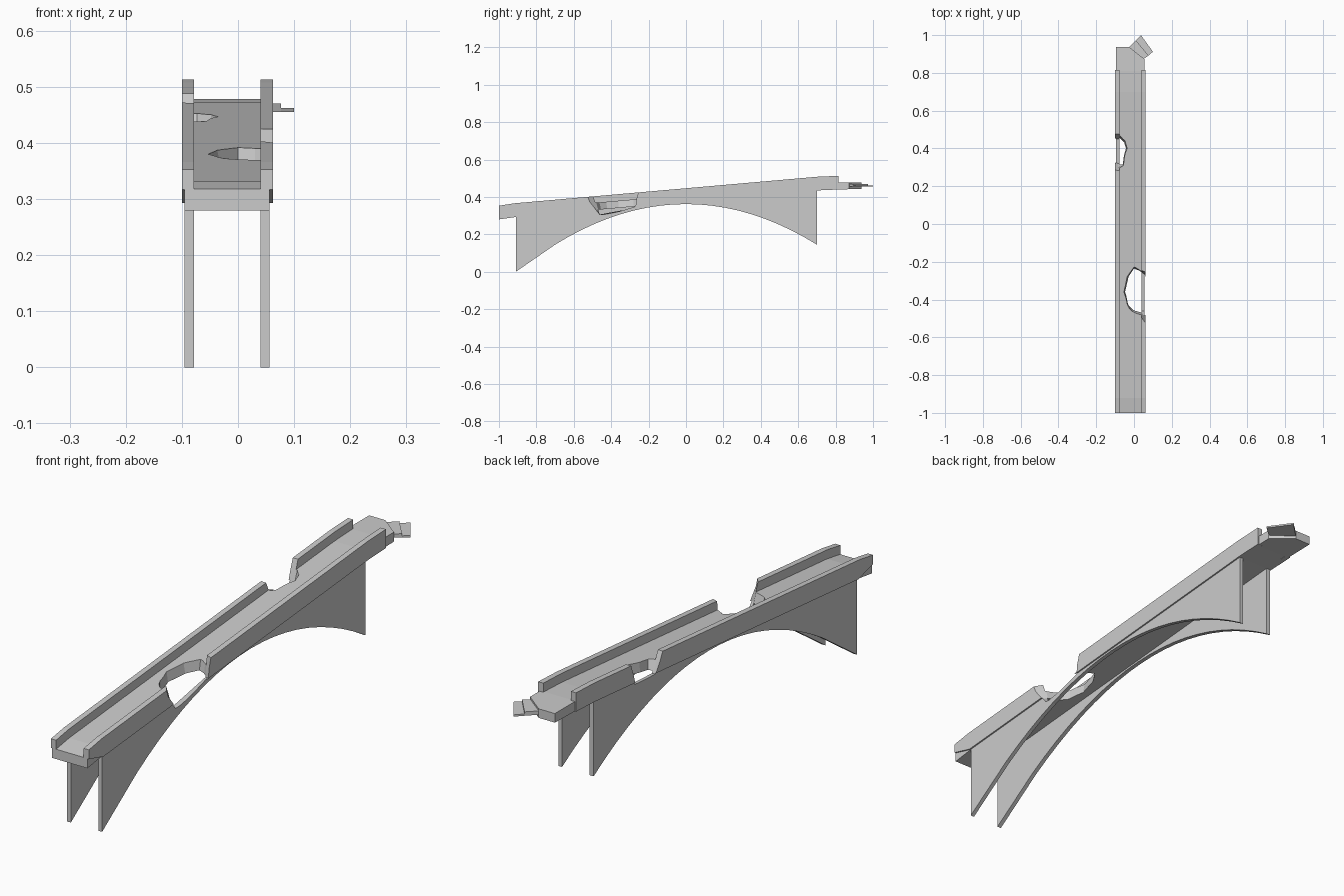
import bpy, bmesh
from mathutils import Vector

if "Cube" in bpy.data.objects:
    bpy.data.objects.remove(bpy.data.objects["Cube"])


def make_object(name, bm):
    bmesh.ops.recalc_face_normals(bm, faces=bm.faces)
    mesh = bpy.data.meshes.new(name)
    bm.to_mesh(mesh)
    bm.free()
    obj = bpy.data.objects.new(name, mesh)
    bpy.context.collection.objects.link(obj)
    return obj


def loft(ring_a, ring_b):
    """Closed solid between two rings with equal point counts."""
    bm = bmesh.new()
    a = [bm.verts.new(p) for p in ring_a]
    b = [bm.verts.new(p) for p in ring_b]
    n = len(a)
    bm.faces.new(a)
    bm.faces.new(b[::-1])
    for i in range(n):
        j = (i + 1) % n
        bm.faces.new((a[i], b[i], b[j], a[j]))
    return bm


def side_profile(points, x0, x1):
    return loft([(x0, y, z) for y, z in points], [(x1, y, z) for y, z in points])


def plan_block(points, z0, z1):
    return loft([(x, y, z0) for x, y in points], [(x, y, z1) for x, y in points])


# Ragged hole cutters: wide ring above, narrower ring below
right_hole = make_object("right_hole_cutter", loft(
    [(x, y, 0.43) for x, y in [
        (0.08, -0.56), (0.035, -0.50), (-0.02, -0.475), (-0.04, -0.43), (-0.062, -0.36),
        (-0.045, -0.28), (0.0, -0.22), (0.03, -0.24), (0.08, -0.26)]],
    [(0.08, -0.46, 0.305), (0.04, -0.46, 0.305), (0.0, -0.45, 0.31),
     (-0.03, -0.42, 0.31), (-0.042, -0.36, 0.31), (-0.025, -0.28, 0.325),
     (0.0, -0.24, 0.335), (0.03, -0.25, 0.34), (0.08, -0.28, 0.36)]))
left_hole = make_object("left_hole_cutter", loft(
    [(x, y, 0.51) for x, y in [
        (-0.12, 0.27), (-0.085, 0.265), (-0.05, 0.30), (-0.045, 0.35),
        (-0.025, 0.40), (-0.04, 0.45), (-0.07, 0.485), (-0.12, 0.485)]],
    [(-0.12, 0.34, 0.40), (-0.085, 0.32, 0.395), (-0.06, 0.32, 0.39),
     (-0.055, 0.36, 0.39), (-0.045, 0.40, 0.39), (-0.055, 0.43, 0.39),
     (-0.075, 0.45, 0.40), (-0.12, 0.45, 0.41)]))
for cutter in (right_hole, left_hole):
    cutter.hide_render = True
    cutter.display_type = 'WIRE'


def cut(obj, *cutters):
    for c in cutters:
        mod = obj.modifiers.new("broken_hole", 'BOOLEAN')
        mod.operation = 'DIFFERENCE'
        mod.solver = 'EXACT'
        mod.object = c


# Sloping deck with one end corner cut off diagonally
bm = side_profile([(-1, 0.28), (-0.91, 0.293), (0.70, 0.435), (0.81, 0.44), (0.937, 0.443),
                   (0.937, 0.478), (0.81, 0.478), (0.70, 0.473), (-0.92, 0.331), (-1, 0.318)],
                  -0.095, 0.056)
bmesh.ops.bisect_plane(bm, geom=bm.verts[:] + bm.edges[:] + bm.faces[:], dist=1e-5,
                       plane_co=Vector((-0.026, 0.937, 0)), plane_no=Vector((0.62, 0.79, 0)),
                       clear_outer=True)
bmesh.ops.holes_fill(bm, edges=[e for e in bm.edges if e.is_boundary], sides=0)
cut(make_object("deck", bm), right_hole, left_hole)

# Parapets and arched side walls
parapet = [(-1, 0.317), (-0.91, 0.293), (0.70, 0.435), (0.815, 0.44),
           (0.815, 0.513), (0.70, 0.508), (-0.92, 0.366), (-1, 0.353)]
arch = [(y, 0.362 - 0.443 * y * y) for y in (-0.7 + 0.07 * i for i in range(21))]
wall = [(-0.91, 0.293), (-0.91, 0.0)] + arch + [(0.70, 0.435)]
for side, hole, px, wx in (("left", left_hole, (-0.10, -0.078), (-0.095, -0.078)),
                           ("right", right_hole, (0.04, 0.062), (0.04, 0.056))):
    cut(make_object(side + "_parapet", side_profile(parapet, *px)), hole)
    cut(make_object(side + "_arch_wall", side_profile(wall, *wx)), hole)

# Stepped joint tab on the diagonal end
make_object("tab_upper_step", plan_block(
    [(-0.026, 0.937), (0.01, 0.972), (0.077, 0.892), (0.053, 0.875)], 0.455, 0.47))
make_object("tab_lower_step", plan_block(
    [(0.01, 0.972), (0.037, 1.0), (0.10, 0.912), (0.077, 0.892)], 0.455, 0.462))
